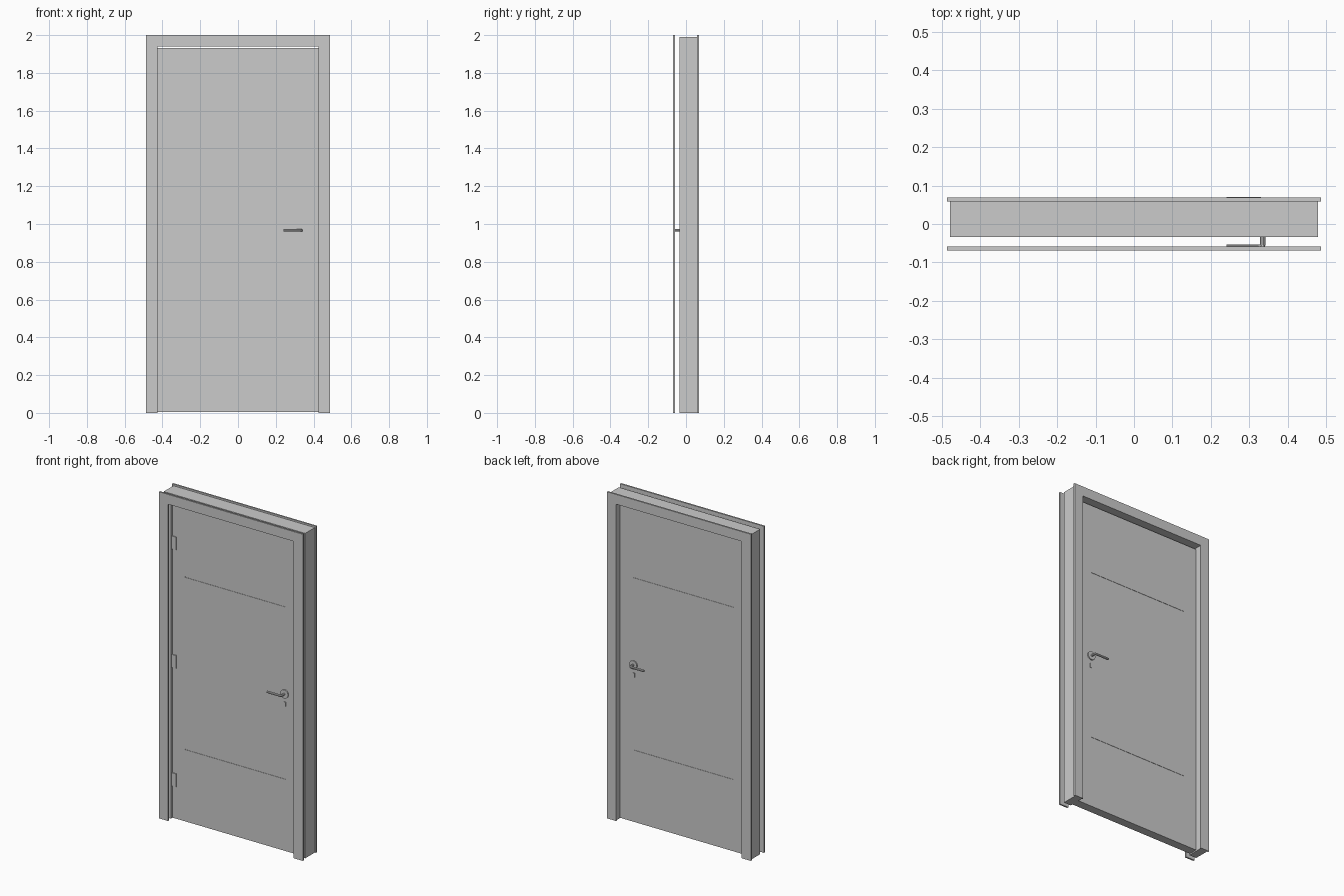
import bpy, bmesh
from mathutils import Vector
from math import pi

if "Cube" in bpy.data.objects:
    bpy.data.objects.remove(bpy.data.objects["Cube"])


def box(name, x0, x1, y0, y1, z0, z1):
    bm = bmesh.new()
    bmesh.ops.create_cube(bm, size=1)
    for v in bm.verts:
        v.co = Vector(((x0 + x1) / 2 + v.co.x * (x1 - x0),
                       (y0 + y1) / 2 + v.co.y * (y1 - y0),
                       (z0 + z1) / 2 + v.co.z * (z1 - z0)))
    return finish(name, bm)


def finish(name, bm):
    bmesh.ops.recalc_face_normals(bm, faces=bm.faces)
    me = bpy.data.meshes.new(name)
    bm.to_mesh(me)
    bm.free()
    ob = bpy.data.objects.new(name, me)
    bpy.context.collection.objects.link(ob)
    return ob


def arch(name, xo, xi, zo, zi, y0, y1):
    """Upside-down U frame standing on the floor, with mitred corners."""
    outer = [(-xo, 0), (-xo, zo), (xo, zo), (xo, 0)]
    inner = [(-xi, 0), (-xi, zi), (xi, zi), (xi, 0)]
    bm = bmesh.new()
    o = [bm.verts.new((x, y0, z)) for x, z in outer]
    i = [bm.verts.new((x, y0, z)) for x, z in inner]
    faces = [bm.faces.new((o[k], o[k + 1], i[k + 1], i[k])) for k in range(3)]
    ext = bmesh.ops.extrude_face_region(bm, geom=faces, use_keep_orig=True)
    for v in ext["geom"]:
        if isinstance(v, bmesh.types.BMVert):
            v.co.y = y1
    return finish(name, bm)


def smooth(ob):
    bpy.ops.object.select_all(action='DESELECT')
    ob.select_set(True)
    bpy.context.view_layer.objects.active = ob
    bpy.ops.object.shade_smooth_by_angle()


# frame and the trim boards on both sides
arch("front_trim", 0.487, 0.426, 2.0, 1.94, -0.069, -0.059)
arch("back_trim", 0.487, 0.426, 2.0, 1.94, 0.059, 0.069)
arch("door_jamb", 0.479, 0.43, 1.99, 1.943, -0.034, 0.059)

# door leaf with thin decorative grooves and a through keyhole
FRONT, BACK = -0.025, 0.028
door = box("door_leaf", -0.426, 0.426, FRONT, BACK, 0.004, 1.932)
cuts = [(-0.34, 0.34, y - 0.002, y + 0.002, z - 0.002, z + 0.002)
        for z in (0.445, 1.5) for y in (FRONT, BACK)]
for n, c in enumerate(cuts):
    cutter = box(f"groove_cutter_{n}", *c)
    cutter.hide_render = True
    cutter.hide_set(True)
    mod = door.modifiers.new("groove", 'BOOLEAN')
    mod.object = cutter
    mod.solver = 'EXACT'

# hinges on the left edge
for n, z in enumerate((0.24, 0.965, 1.69)):
    box(f"hinge_plate_{n}", -0.428, -0.4, FRONT - 0.005, FRONT + 0.002, z - 0.04, z + 0.04)

# handle sets, one on each face
HX, HZ = 0.335, 0.966
for side, face, d in (("front", FRONT, -1), ("back", BACK, 1)):
    bpy.ops.mesh.primitive_cylinder_add(vertices=32, radius=0.026, depth=0.008,
                                        location=(HX, face + d * 0.003, HZ),
                                        rotation=(pi / 2, 0, 0))
    rose = bpy.context.object
    rose.name = side + "_handle_rose"
    smooth(rose)

    cu = bpy.data.curves.new(side + "_lever", 'CURVE')
    cu.dimensions = '3D'
    cu.bevel_depth = 0.007
    cu.bevel_resolution = 3
    cu.use_fill_caps = True
    path = [(HX, 0), (HX, 0.028), (HX - 0.002, 0.033), (HX - 0.007, 0.035), (0.24, 0.035)]
    sp = cu.splines.new('POLY')
    sp.points.add(len(path) - 1)
    for p, (x, off) in zip(sp.points, path):
        p.co = (x, face + d * off, HZ, 1)
    lever = bpy.data.objects.new(side + "_lever", cu)
    bpy.context.collection.objects.link(lever)
    bpy.ops.object.select_all(action='DESELECT')
    lever.select_set(True)
    bpy.context.view_layer.objects.active = lever
    bpy.ops.object.convert(target='MESH')
    smooth(bpy.context.object)

    ys = sorted((face - d * 0.002, face + d * 0.003))
    box(side + "_lock_cylinder", HX - 0.008, HX + 0.008, *ys, 0.89, 0.917)
